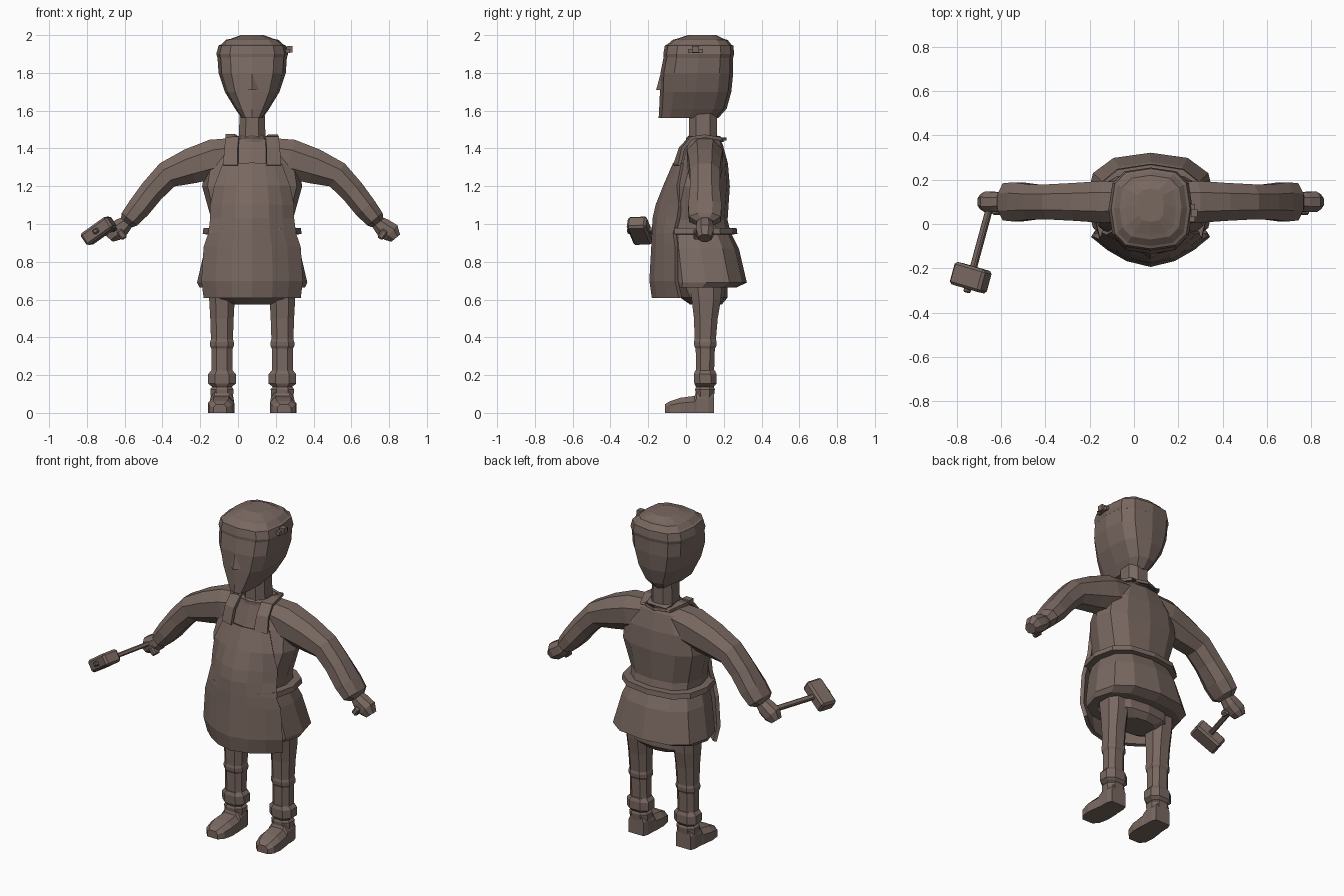
import bpy, bmesh, math
from mathutils import Vector, Matrix

if "Cube" in bpy.data.objects:
    bpy.data.objects.remove(bpy.data.objects["Cube"])

CX, CY = 0.075, 0.1     # body axis (the outstretched hammer shifts it off centre)

mat = bpy.data.materials.new("dull_brown")
mat.diffuse_color = (0.19, 0.138, 0.118, 1)
mat.use_nodes = True
mat.node_tree.nodes["Principled BSDF"].inputs["Base Color"].default_value = mat.diffuse_color


def finish(name, bm):
    bmesh.ops.recalc_face_normals(bm, faces=bm.faces)
    me = bpy.data.meshes.new(name)
    bm.to_mesh(me)
    bm.free()
    me.materials.append(mat)
    ob = bpy.data.objects.new(name, me)
    bpy.context.collection.objects.link(ob)
    return ob


def loft(name, rings):
    """Skin closed rings of points and cap both ends."""
    bm = bmesh.new()
    vs = [[bm.verts.new(p) for p in r] for r in rings]
    n = len(vs[0])
    for a, b in zip(vs, vs[1:]):
        for i in range(n):
            j = (i + 1) % n
            bm.faces.new((a[i], a[j], b[j], b[i]))
    bm.faces.new(vs[0])
    bm.faces.new(vs[-1])
    return finish(name, bm)


def oval(c, u, v, n=8, e=1.0, off=0.0):
    """Super-ellipse around c spanned by u and v; e < 1 is boxier."""
    c, u, v = Vector(c), Vector(u), Vector(v)
    out = []
    for i in range(n):
        a = -math.pi / 2 + 2 * math.pi * (i + off) / n
        f = lambda t: math.copysign(abs(t) ** e, t) if abs(t) > 1e-6 else 0.0
        out.append(c + u * f(math.cos(a)) + v * f(math.sin(a)))
    return out


def stack(name, rows, x=CX, n=12, e=0.8, off=0.0):
    """Upright loft from rows of (z, half width, y front, y back)."""
    return loft(name, [oval((x, (f + b) / 2, z), (w, 0, 0), (0, (b - f) / 2, 0), n, e, off)
                       for z, w, f, b in rows])


def box(name, c, size, rot=None, bevel=0.0):
    bm = bmesh.new()
    bmesh.ops.create_cube(bm, size=1)
    bmesh.ops.scale(bm, vec=size, verts=bm.verts)
    if bevel:
        bmesh.ops.bevel(bm, geom=bm.edges[:], offset=bevel, segments=1, affect='EDGES')
    m = Matrix.Translation(c) @ (rot.to_4x4() if rot else Matrix())
    bmesh.ops.transform(bm, matrix=m, verts=bm.verts)
    return finish(name, bm)


def sheet(name, rows, thick):
    """Open grid of points given thickness."""
    bm = bmesh.new()
    vs = [[bm.verts.new(p) for p in r] for r in rows]
    for a, b in zip(vs, vs[1:]):
        for i in range(len(a) - 1):
            bm.faces.new((a[i], a[i + 1], b[i + 1], b[i]))
    ob = finish(name, bm)
    s = ob.modifiers.new("thickness", 'SOLIDIFY')
    s.thickness, s.offset = thick, 0
    return ob


# Head, nose, neck
stack("head", [(1.56, .055, -.145, .17), (1.61, .09, -.142, .215), (1.70, .145, -.138, .24),
               (1.80, .178, -.135, .25), (1.90, .185, -.115, .25)], e=.68)
bm = bmesh.new()
nose = [bm.verts.new(p) for p in ((CX, -.158, 1.71), (CX - .045, -.125, 1.71),
                                  (CX + .045, -.125, 1.71), (CX, -.112, 1.88))]
for f in ((0, 1, 2), (0, 1, 3), (0, 2, 3), (1, 2, 3)):
    bm.faces.new([nose[i] for i in f])
finish("nose", bm)
stack("neck", [(1.40, .085, .0, .18), (1.47, .075, .01, .17), (1.60, .07, .01, .17)], n=8, e=.8, off=.5)

# Cap with headband and side buckle
stack("cap", [(1.88, .184, -.118, .25), (1.90, .19, -.12, .255), (1.945, .178, -.112, .25),
              (1.95, .165, -.10, .24), (1.975, .14, -.07, .22), (1.98, .115, -.05, .20),
              (2.0, .06, .01, .16)], e=.68)
box("cap_buckle", (CX + .188, .05, 1.915), (.025, .08, .022))
box("cap_buckle_pin", (CX + .198, .05, 1.925), (.03, .035, .035))

# Tunic with flared skirt, hips, belt
stack("tunic", [(.665, .28, -.10, .27), (.69, .292, -.11, .322), (.87, .25, -.125, .28),
                (.96, .215, -.12, .235), (1.02, .215, -.12, .22), (1.2, .265, -.075, .232),
                (1.32, .245, -.03, .222), (1.42, .17, .0, .195), (1.46, .09, .01, .175)])
stack("hips", [(.575, .11, .02, .19), (.61, .20, -.03, .22), (.70, .22, -.08, .22)], e=.8)
stack("belt", [(.945, .24, -.14, .25), (.947, .262, -.15, .272), (.978, .258, -.15, .268),
               (.98, .22, -.14, .24)])

# Apron curving around the front
rows = []
for z, w, yf, ys in ((.61, .25, -.17, -.03), (.70, .262, -.183, -.05), (.88, .25, -.173, -.05),
                     (.95, .225, -.17, -.06), (1.03, .215, -.166, -.04), (1.10, .215, -.15, -.03),
                     (1.2, .195, -.11, -.04), (1.32, .15, -.058, -.015)):
    rows.append([(CX + w * u, yf + (ys - yf) * abs(u) ** 1.8, z)
                 for u in (-1, -.72, -.4, 0, .4, .72, 1)])
sheet("apron", rows, .022)

# Neck straps and the loop behind the neck
for s, side in ((-1, "left"), (1, "right")):
    sheet("apron_strap_" + side,
          [[(CX + s * a, y + d, z), (CX + s * b, y, z)] for a, b, y, d, z in
           ((.075, .152, -.035, -.025, 1.31), (.075, .145, -.015, -.015, 1.40),
            (.07, .14, .03, -.01, 1.455), (.085, .135, .1, 0, 1.465),
            (.07, .10, .19, 0, 1.45), (0, 0, .185, .03, 1.45))], .018)
stack("collar", [(1.435, .10, .0, .20), (1.455, .095, -.0, .195), (1.465, .08, .01, .18)], n=10)
box("strap_buckle", (CX - .115, .04, 1.465), (.05, .04, .025))

# Arms, hands, legs and shoes, mirrored about the body axis
for s, side in ((-1, "left"), (1, "right")):
    def tube(name, pts, n=8, off=.5, e=.9):
        rings = []
        for i, (x, z, r, ry) in enumerate(pts):
            p, q = pts[max(i - 1, 0)], pts[min(i + 1, len(pts) - 1)]
            t = Vector((q[0] - p[0], 0, q[1] - p[1])).normalized()
            rings.append(oval((CX + s * x, CY, z), (s * -t.z * r, 0, t.x * r), (0, ry, 0), n, e, off))
        return loft(name + "_" + side, rings)

    tube("sleeve", [(.06, 1.375, .09, .09), (.2, 1.345, .112, .102), (.33, 1.305, .1, .092),
                    (.45, 1.26, .078, .085), (.53, 1.175, .07, .085), (.60, 1.085, .066, .095),
                    (.65, 1.025, .056, .09), (.665, 1.005, .04, .05)])
    tube("hand", [(.655, 1.015, .036, .04), (.69, .985, .052, .048), (.735, .955, .055, .05),
                  (.76, .925, .032, .036)])
    box("thumb_" + side, (CX + s * .69, .065, .945), (.035, .05, .055),
        Matrix.Rotation(s * .6, 3, 'Y'), .008)

    lx = CX + s * .16
    stack("leg_" + side, [(.75, .075, .0, .2), (.60, .072, .025, .19), (.5, .066, .038, .172),
                          (.39, .062, .042, .162), (.375, .067, .038, .166), (.355, .067, .04, .164),
                          (.34, .06, .048, .156), (.22, .06, .05, .152)], x=lx, n=8, off=.5, e=.8)
    stack("boot_cuff_" + side, [(.225, .06, .045, .157), (.205, .078, .038, .165),
                                (.155, .078, .04, .165), (.138, .055, .05, .15),
                                (.125, .066, .045, .156), (.08, .062, .05, .15)],
          x=lx, n=8, off=.5, e=.8)

    # shoe: cross-sections from heel to toe, (y, half width, height)
    rings = []
    for y, w, h in ((.148, .05, .125), (.12, .06, .13), (.055, .062, .115), (.045, .065, .09),
                    (-.03, .07, .08), (-.085, .06, .062), (-.112, .035, .045)):
        x = lx + s * max(0, .05 - y) * .06
        rings.append([(x - w, y, 0), (x + w, y, 0), (x + w, y, h * .65), (x + w * .6, y, h),
                      (x - w * .6, y, h), (x - w, y, h * .65)])
    loft("shoe_" + side, rings)

# Hammer held forward by the left hand
h = Vector((-.26, -.96, -.03)).normalized()
a = Vector((.78, -.24, .56))
a = (a - h * a.dot(h)).normalized()
rot = Matrix((a, h, a.cross(h))).transposed()
grip = Vector((-.645, .10, .975))
box("hammer_handle", grip + h * .195, (.03, .46, .026), rot, .006)
box("hammer_head", grip + h * .355, (.175, .105, .075), rot, .012)
